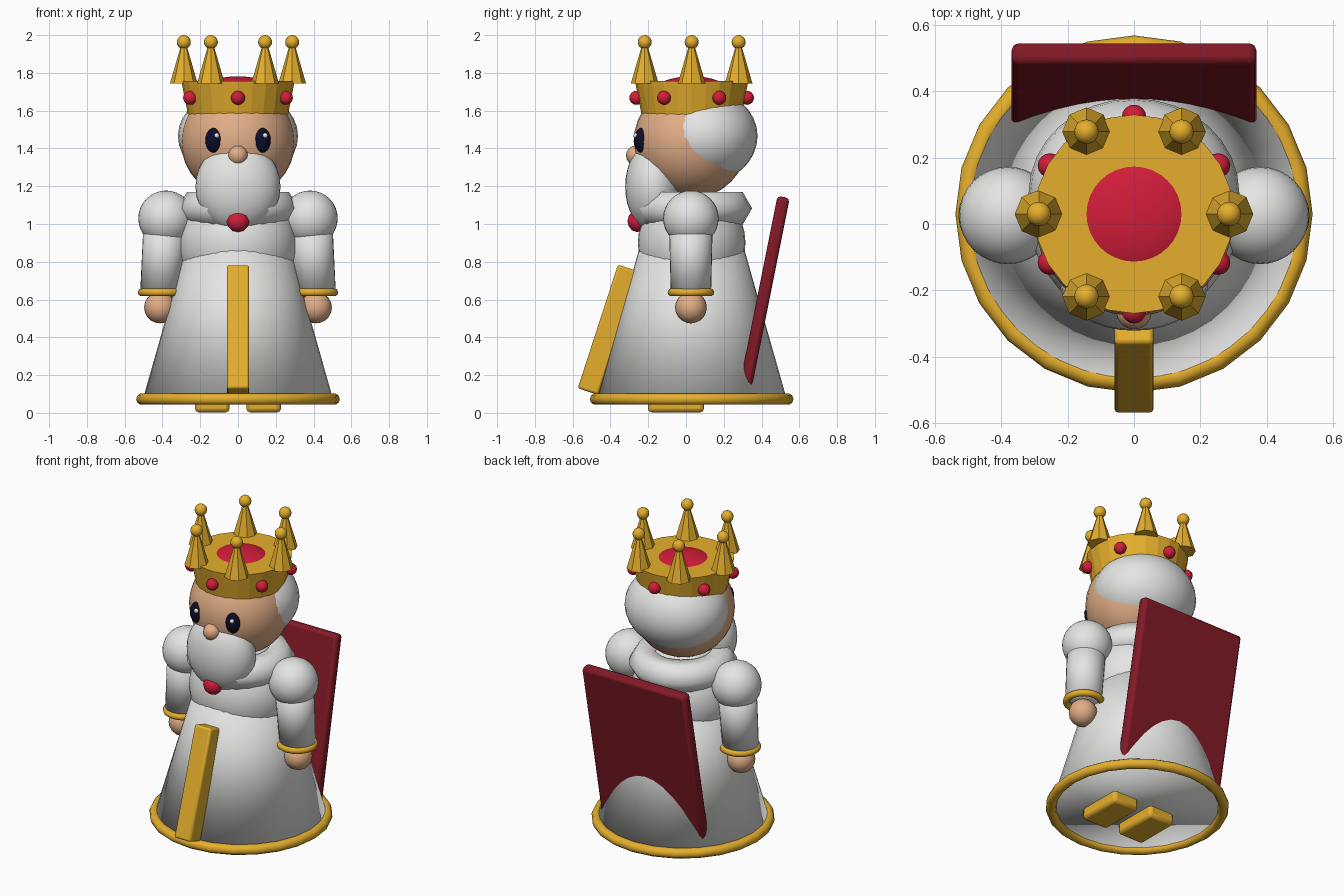
import bpy, math
from math import sin, cos, radians

if "Cube" in bpy.data.objects:
    bpy.data.objects.remove(bpy.data.objects["Cube"])

CY = 0.03  # shared centre line of the figure in y


def material(name, color):
    m = bpy.data.materials.new(name)
    m.diffuse_color = (*color, 1)
    m.use_nodes = True
    m.node_tree.nodes["Principled BSDF"].inputs["Base Color"].default_value = m.diffuse_color
    return m


WHITE = material("white cloth", (0.78, 0.78, 0.77))
GOLD = material("gold", (0.79, 0.43, 0.026))
RED = material("ruby red", (0.65, 0.012, 0.042))
CAPE = material("dark red", (0.23, 0.010, 0.020))
SKIN = material("skin", (0.76, 0.42, 0.24))
NAVY = material("dark navy", (0.004, 0.004, 0.022))
SHINE = material("eye shine", (0.9, 0.9, 0.9))


def finish(name, mat, shading="angle"):
    ob = bpy.context.object
    ob.name = name
    ob.data.materials.append(mat)
    if shading == "angle":
        bpy.ops.object.shade_smooth_by_angle(angle=radians(40))
    elif shading == "smooth":
        ob.data.shade_smooth()
    return ob


def ball(name, mat, loc, size, seg=32):
    bpy.ops.mesh.primitive_uv_sphere_add(segments=seg, ring_count=seg // 2, location=loc)
    bpy.context.object.scale = size if isinstance(size, tuple) else (size,) * 3
    return finish(name, mat, "smooth")


def cone(name, mat, x, y, z0, z1, r0, r1, sides=32, shading="smooth"):
    bpy.ops.mesh.primitive_cone_add(vertices=sides, radius1=r0, radius2=r1,
                                    depth=z1 - z0, location=(x, y, (z0 + z1) / 2))
    return finish(name, mat, shading)


def ring(name, mat, loc, major, minor, seg=28, minor_seg=10):
    bpy.ops.mesh.primitive_torus_add(major_radius=major, minor_radius=minor, location=loc,
                                     major_segments=seg, minor_segments=minor_seg)
    return finish(name, mat, "smooth")


def box(name, mat, loc, size, tilt=0, bevel=0.012):
    bpy.ops.mesh.primitive_cube_add(size=1, location=loc, rotation=(radians(tilt), 0, 0))
    ob = bpy.context.object
    ob.scale = size
    bpy.ops.object.transform_apply(location=False, rotation=False, scale=True)
    mod = ob.modifiers.new("soft edges", 'BEVEL')
    mod.width, mod.segments = bevel, 2
    return finish(name, mat)


# Robe, hem and upper body
cone("robe", WHITE, 0, CY, 0.07, 0.95, 0.504, 0.255, 40)
ring("robe_hem", GOLD, (0, CY, 0.073), 0.508, 0.031, 24)
ball("torso", WHITE, (0, CY, 0.90), (0.315, 0.285, 0.30))
ring("collar", WHITE, (0, CY, 1.083), 0.22, 0.1, 24, 6)
box("front_trim", GOLD, (0, -0.412, 0.44), (0.118, 0.115, 0.688), -18)
box("cape", CAPE, (0, 0.413, 0.625), (0.738, 0.066, 1.057), -11.3, 0.02)

# Head, hair and beard
ball("head", SKIN, (0, 0.025, 1.437), 0.302)
ball("hair", WHITE, (0, 0.093, 1.465), (0.318, 0.286, 0.25))
ball("beard", WHITE, (0, -0.17, 1.198), (0.225, 0.152, 0.24))
ball("nose", SKIN, (0, -0.265, 1.363), 0.053, 16)
ball("collar_gem", RED, (0, -0.257, 1.015), (0.06, 0.053, 0.058), 12)

# Paired parts: eyes, arms and feet
for s, side in ((-1, "left"), (1, "right")):
    ball(side + "_eye", NAVY, (0.128 * s, -0.235, 1.443), (0.045, 0.04, 0.066), 20)
    ball(side + "_eye_shine", SHINE, (0.128 * s + 0.015, -0.265, 1.468), 0.014, 10)
    ball(side + "_shoulder", WHITE, (0.381 * s, 0.026, 1.03), 0.147)
    arm = cone(side + "_arm", WHITE, 0.397 * s, 0.026, 0.635, 1.03, 0.107, 0.116, 28)
    arm.rotation_euler.y = radians(-4 * s)
    ring(side + "_cuff", GOLD, (0.407 * s, 0.026, 0.638), 0.102, 0.021)
    ball(side + "_hand", SKIN, (0.413 * s, 0.026, 0.558), 0.084, 20)
    box(side + "_foot", GOLD, (0.136 * s, -0.053, 0.053), (0.183, 0.297, 0.10), 0, 0.02)

# Crown band with cushion, six spikes and six gems
cone("crown_band", GOLD, 0, CY, 1.568, 1.757, 0.263, 0.30, 24, "flat")
ball("crown_cushion", RED, (0, CY, 1.70), (0.20, 0.20, 0.082))
for i in range(6):
    a = radians(60 * i)
    x, y = 0.287 * cos(a), CY + 0.287 * sin(a)
    cone("crown_spike", GOLD, x, y, 1.745, 1.955, 0.073, 0.012, 8, "flat")
    ball("crown_spike_tip", GOLD, (x, y, 1.963), 0.037, 16)
    a += radians(30)
    ball("crown_gem", RED, (0.293 * cos(a), CY + 0.293 * sin(a), 1.668), 0.037, 16)
